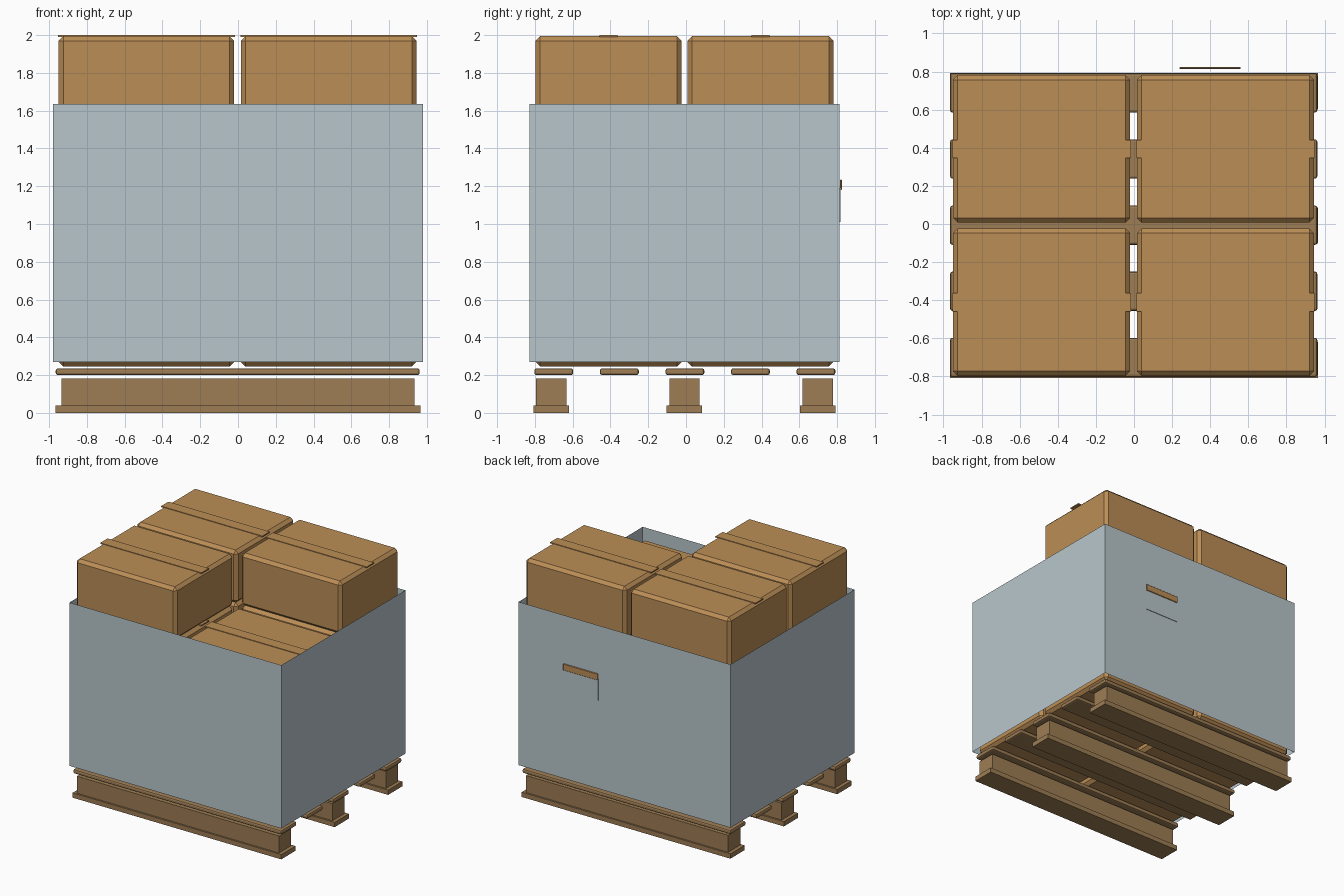
import bpy
import bmesh

default = bpy.data.objects.get("Cube")
if default:
    bpy.data.objects.remove(default, do_unlink=True)


def material(name, rgb):
    mat = bpy.data.materials.new(name)
    mat.use_nodes = True
    color = (*rgb, 1.0)
    mat.diffuse_color = color
    mat.node_tree.nodes["Principled BSDF"].inputs["Base Color"].default_value = color
    return mat


cardboard = material("cardboard", (0.50, 0.27, 0.093))
wood = material("pallet wood", (0.337, 0.205, 0.089))
film = material("blue grey film", (0.48, 0.565, 0.597))


def block(name, xs, ys, zs, mat, bevel=0.0, segments=1, open_ends=False):
    """Box spanning the given ranges, optionally bevelled or without top and bottom."""
    bm = bmesh.new()
    bmesh.ops.create_cube(bm, size=1.0)
    for v in bm.verts:
        v.co = [lo + (c + 0.5) * (hi - lo) for c, (lo, hi) in zip(v.co, (xs, ys, zs))]
    bm.normal_update()
    if open_ends:
        caps = [f for f in bm.faces if abs(f.normal.z) > 0.9]
        bmesh.ops.delete(bm, geom=caps, context="FACES_ONLY")
    mesh = bpy.data.meshes.new(name)
    bm.to_mesh(mesh)
    bm.free()
    mesh.materials.append(mat)
    obj = bpy.data.objects.new(name, mesh)
    bpy.context.collection.objects.link(obj)
    if bevel:
        mod = obj.modifiers.new("Bevel", "BEVEL")
        mod.width = bevel
        mod.segments = segments
        mod.limit_method = "NONE"
    return obj


# Pallet: three footed runners
for i, y in enumerate((-0.713, -0.008, 0.698)):
    block(f"runner_foot_{i}", (-0.965, 0.965), (y - 0.094, y + 0.094), (0, 0.04), wood)
    block(f"runner_beam_{i}", (-0.935, 0.935), (y - 0.08, y + 0.08), (0.04, 0.182), wood)

# Pallet: five rounded deck boards
for i in range(5):
    y = -0.7 + i * 0.347
    block(f"deck_board_{i}", (-0.965, 0.962), (y - 0.103, y + 0.103),
          (0.2, 0.236), wood, 0.012, 2)

# Stacked cartons with a tape strip over each lid; one top carton is missing
base, pitch, layers = 0.245, 0.4375, 4
columns = ((-0.95, -0.02), (0.015, 0.945))
rows = ((-0.797, -0.023), (0.007, 0.781))
for layer in range(layers):
    z = base + layer * pitch
    top = z + pitch
    for c, xs in enumerate(columns):
        for r, ys in enumerate(rows):
            if layer == layers - 1 and c == 1 and r == 0:
                continue
            tag = f"{layer}_{c}_{r}"
            block(f"carton_{tag}", xs, ys, (z, top), cardboard, 0.025)
            mid = (ys[0] + ys[1]) / 2
            block(f"tape_{tag}", (xs[0] - 0.003, xs[1] + 0.003),
                  (mid - 0.048, mid + 0.048), (top - 0.004, top + 0.005), cardboard)

# Open sleeve of film around the stack
block("film_sleeve", (-0.98, 0.98), (-0.828, 0.812), (0.27, 1.635), film, open_ends=True)

# Document pouch on the back wall
block("pouch_sheet", (0.24, 0.56), (0.813, 0.818), (1.01, 1.19), film)
block("pouch_flap", (0.24, 0.56), (0.816, 0.825), (1.18, 1.235), cardboard, 0.003)
